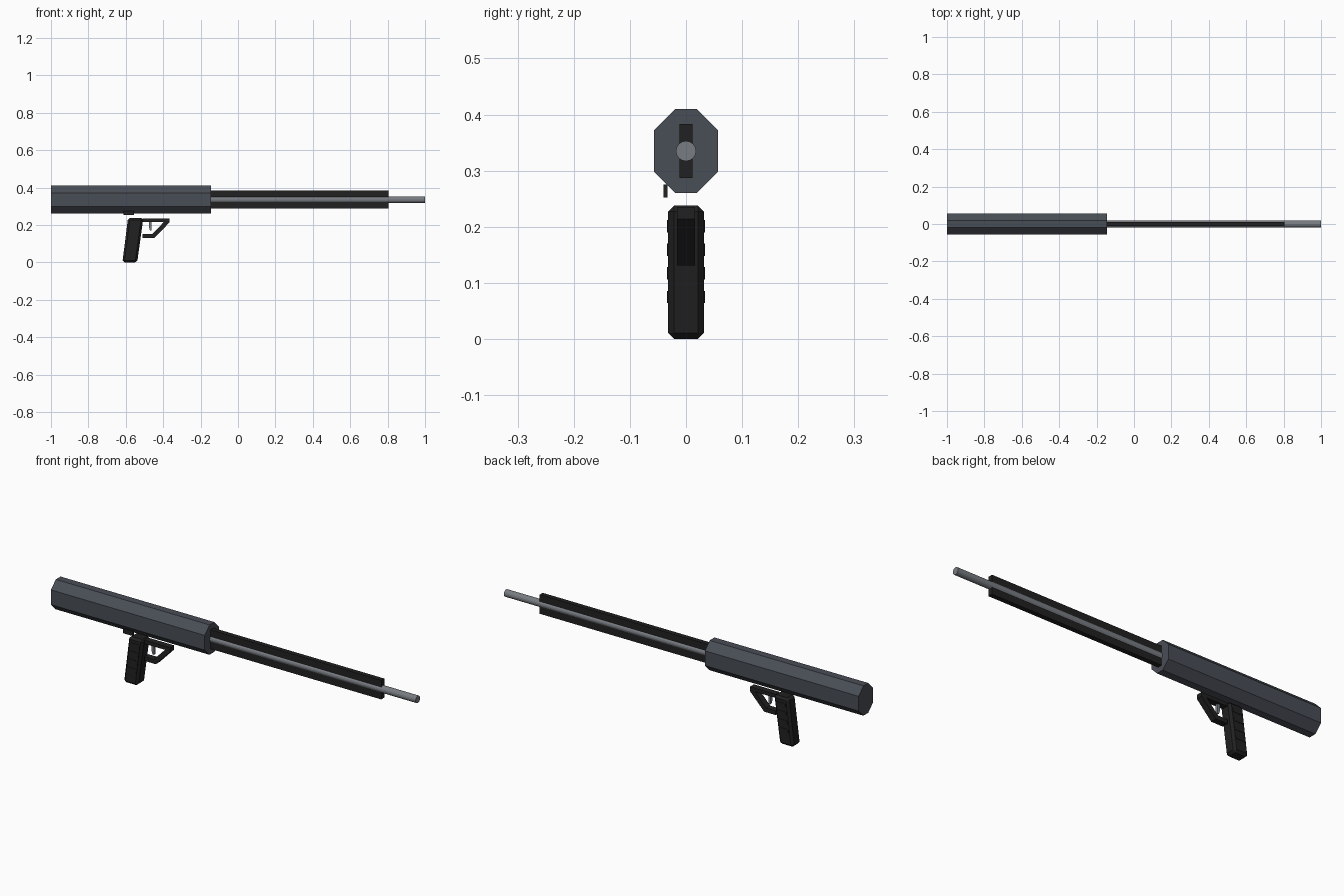
import bpy, bmesh, math

if "Cube" in bpy.data.objects:
    bpy.data.objects.remove(bpy.data.objects["Cube"])


def material(name, rgb):
    m = bpy.data.materials.new(name)
    m.diffuse_color = (*rgb, 1)
    m.use_nodes = True
    m.node_tree.nodes["Principled BSDF"].inputs["Base Color"].default_value = m.diffuse_color
    return m


GUNMETAL = material("gunmetal", (0.066, 0.074, 0.092))
BLACK = material("black", (0.015, 0.015, 0.015))
STEEL = material("steel", (0.19, 0.205, 0.225))


def prism(name, pts, lo, hi, axis, mat, bevel=0):
    """Extrude a profile along x (pts are y,z) or along y (pts are x,z)."""
    place = (lambda p, t: (t, p[0], p[1])) if axis == "x" else (lambda p, t: (p[0], t, p[1]))
    bm = bmesh.new()
    f = bm.faces.new([bm.verts.new(place(p, lo)) for p in pts])
    ext = bmesh.ops.extrude_face_region(bm, geom=[f])
    d = place((0, 0), hi - lo)
    bmesh.ops.translate(bm, vec=d, verts=[g for g in ext["geom"] if isinstance(g, bmesh.types.BMVert)])
    if bevel:
        bmesh.ops.bevel(bm, geom=bm.edges[:], offset=bevel, segments=1, affect="EDGES")
    bmesh.ops.recalc_face_normals(bm, faces=bm.faces[:])
    me = bpy.data.meshes.new(name)
    bm.to_mesh(me)
    bm.free()
    me.materials.append(mat)
    ob = bpy.data.objects.new(name, me)
    bpy.context.collection.objects.link(ob)
    return ob


def rect(a0, a1, b0, b1):
    return [(a0, b0), (a1, b0), (a1, b1), (a0, b1)]


# Octagonal receiver
w, c = 0.057, 0.019
prism("receiver", [(-c, 0.26), (c, 0.26), (w, 0.298), (w, 0.372),
                   (c, 0.41), (-c, 0.41), (-w, 0.372), (-w, 0.298)],
      -1.0, -0.145, "x", GUNMETAL)

# Flat rail running through the round barrel
prism("rail", rect(-0.012, 0.012, 0.287, 0.383), -0.16, 0.805, "x", BLACK)
N, R = 16, 0.018
prism("barrel", [(R * math.cos(2 * math.pi * i / N), 0.335 + R * math.sin(2 * math.pi * i / N))
                 for i in range(N)], -0.16, 1.0, "x", STEEL)

# Slanted, chamfered grip
prism("grip", [(-0.618, 0), (-0.539, 0), (-0.506, 0.238), (-0.588, 0.238)],
      -0.032, 0.032, "y", BLACK, bevel=0.011)

# Raised ribs on both grip sides
for side in (-1, 1):
    for i in range(4):
        z = 0.075 + 0.042 * i
        x = -0.578 + 0.13 * z
        lo, hi = sorted((side * 0.031, side * 0.034))
        prism("grip_rib", [(x - 0.025, z - 0.011), (x + 0.025, z - 0.011),
                           (x + 0.028, z + 0.011), (x - 0.022, z + 0.011)],
              lo, hi, "y", BLACK)

# Trigger guard: top bar, sloping front, lower bar
prism("trigger_guard", [(-0.51, 0.235), (-0.366, 0.235), (-0.366, 0.214), (-0.446, 0.131),
                        (-0.51, 0.131), (-0.51, 0.152), (-0.457, 0.152), (-0.395, 0.217),
                        (-0.51, 0.217)], -0.016, 0.016, "y", BLACK)
prism("trigger", [(-0.475, 0.22), (-0.475, 0.185), (-0.471, 0.17), (-0.463, 0.17),
                  (-0.463, 0.22)], -0.007, 0.007, "y", STEEL)

# Small safety lever on the front side
prism("safety_lever", rect(-0.612, -0.556, 0.252, 0.275), -0.04, -0.033, "y", BLACK)
